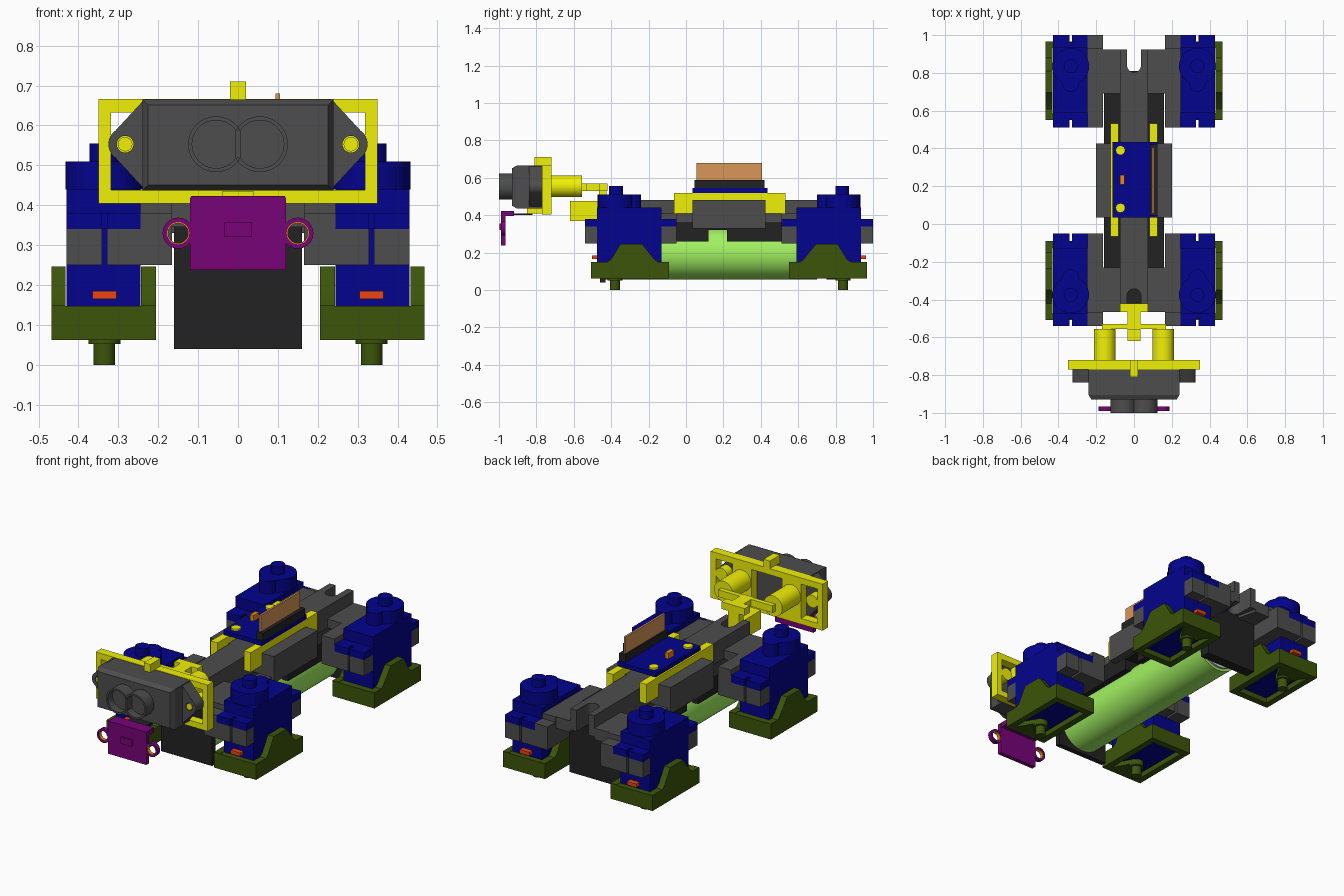
import bpy, bmesh, math
from mathutils import Matrix

if "Cube" in bpy.data.objects:
    bpy.data.objects.remove(bpy.data.objects["Cube"])

COL = dict(blue=(.001, .001, .27), yellow=(.88, .88, .002), grey=(.075, .075, .075), black=(.016, .016, .016),
           green=(.045, .09, .003), lime=(.36, .88, .12), purple=(.19, .001, .19), copper=(.7, .31, .1),
           orange=(.85, .06, .005), amber=(.85, .25, .005), white=(.75, .75, .75))
MATS = {}
for k, c in COL.items():
    MATS[k] = bpy.data.materials.new(k)
    MATS[k].diffuse_color = (*c, 1)
YC = .23   # y of the chassis centre (front and rear halves mirror about it)


class Part:
    def __init__(self, name, col):
        self.name, self.col, self.bm = name, col, bmesh.new()

    def box(self, x0, x1, y0, y1, z0, z1):
        m = Matrix.Translation(((x0 + x1) / 2, (y0 + y1) / 2, (z0 + z1) / 2))
        bmesh.ops.create_cube(self.bm, size=1, matrix=m @ Matrix.Diagonal((x1 - x0, y1 - y0, z1 - z0, 1)))
        return self

    def prism(self, pts, axis, a, b):
        """Extrude a 2D outline along an axis from a to b."""
        place = {'x': lambda p, t: (t, p[0], p[1]), 'y': lambda p, t: (p[0], t, p[1]),
                 'z': lambda p, t: (p[0], p[1], t)}[axis]
        lo = [self.bm.verts.new(place(p, a)) for p in pts]
        hi = [self.bm.verts.new(place(p, b)) for p in pts]
        n = len(pts)
        self.bm.faces.new(lo)
        self.bm.faces.new(hi[::-1])
        for i in range(n):
            self.bm.faces.new((lo[i], hi[i], hi[(i + 1) % n], lo[(i + 1) % n]))
        return self

    def cyl(self, u, v, r, axis, a, b, n=32):
        return self.prism(arc(u, v, r, 0, 360, n)[:-1], axis, a, b)

    def tube(self, x, z, r, ri, y0, y1, n=32):
        rings = [[self.bm.verts.new((p[0], y, p[1])) for p in arc(x, z, q, 0, 360, n)[:-1]]
                 for q, y in ((r, y0), (r, y1), (ri, y1), (ri, y0))]
        for k in range(4):
            A, B = rings[k], rings[(k + 1) % 4]
            for i in range(n):
                self.bm.faces.new((A[i], A[(i + 1) % n], B[(i + 1) % n], B[i]))
        return self

    def mirror(self, x=False, y=False):
        for on, s, piv in ((x, (-1, 1, 1), 0), (y, (1, -1, 1), YC)):
            if on:
                d = bmesh.ops.duplicate(self.bm, geom=self.bm.verts[:] + self.bm.edges[:] + self.bm.faces[:])
                vs = [g for g in d['geom'] if isinstance(g, bmesh.types.BMVert)]
                bmesh.ops.scale(self.bm, vec=s, verts=vs, space=Matrix.Translation((0, -piv, 0)))
        return self

    def done(self):
        bmesh.ops.recalc_face_normals(self.bm, faces=self.bm.faces[:])
        me = bpy.data.meshes.new(self.name)
        self.bm.to_mesh(me)
        self.bm.free()
        me.materials.append(MATS[self.col])
        ob = bpy.data.objects.new(self.name, me)
        bpy.context.collection.objects.link(ob)
        return ob


def arc(u, v, r, d0, d1, n):
    return [(u + r * math.cos(math.radians(d0 + (d1 - d0) * i / n)),
             v + r * math.sin(math.radians(d0 + (d1 - d0) * i / n))) for i in range(n + 1)]


# --- Four wheel servos: case, gear housing, output shaft, slotted screw ears
s = Part("servo", "blue")
s.box(.245, .43, -.475, -.13, .09, .44)
s.cyl(.335, -.375, .097, 'z', .44, .51).cyl(.335, -.285, .045, 'z', .44, .51)
s.cyl(.335, -.375, .037, 'z', .51, .555)
for e, d in ((-.54, 1), (-.05, -1)):
    s.prism([(.245, e), (.329, e), (.329, e + d * .02), (.323, e + d * .03), (.329, e + d * .04), (.341, e + d * .04),
             (.347, e + d * .03), (.341, e + d * .02), (.341, e), (.43, e), (.43, e + d * .08), (.245, e + d * .08)],
            'z', .34, .38)
s.mirror(True, True).done()
Part("servo_wire", "orange").box(.305, .365, -.503, -.46, .165, .185).mirror(True, True).done()

# --- Feet: open trays with humped side walls, a triangular web and a peg
f = Part("foot", "green")
wall = [(-.507, .062), (-.09, .062), (-.09, .15), (-.15, .15), (-.17, .165), (-.235, .247),
        (-.35, .247), (-.40, .165), (-.42, .15), (-.507, .15)]
f.prism(wall, 'x', .205, .243).prism(wall, 'x', .432, .468)
f.box(.24, .435, -.507, -.472, .062, .148).box(.24, .435, -.128, -.09, .062, .148)
f.prism([(.24, -.48), (.435, -.48), (.365, -.36), (.305, -.36)], 'z', .062, .088)
f.cyl(.335, -.38, .04, 'z', .052, .085).cyl(.335, -.38, .027, 'z', 0, .06)
f.mirror(True, True).done()

# --- Servo brackets (screw hole notches under the ears) and chassis plates
b = Part("servo_bracket", "grey")
b.box(.165, .245, -.54, -.47, .25, .38).box(.165, .245, -.47, -.05, .25, .41)
b.box(.245, .329, -.54, -.475, .25, .34).box(.341, .43, -.54, -.475, .25, .34)
b.box(.245, .329, -.13, -.05, .25, .34).box(.341, .43, -.13, -.05, .25, .34)
b.prism([(.05, -.36), (.075, -.465), (.165, -.465), (.165, -.23), (.05, -.23)], 'z', .345, .41)
b.mirror(True, True).done()

# --- Spine with a round-bottomed slot at each end
end = [(.075, -.465), (.037, -.465)] + arc(0, -.38, .037, 0, 180, 12) + [(-.037, -.465), (-.075, -.465)]
outline = end + [(x, 2 * YC - y) for x, y in end[::-1]]
Part("spine", "grey").prism(outline, 'z', .36, .48).done()
Part("centre_box", "grey").box(-.2, .2, .035, .425, .33, .48).done()

# --- Battery and its holder
Part("battery", "lime").cyl(0, .195, .14, 'y', -.43, .70, 48).done()
Part("battery_cap", "white").cyl(0, .195, .125, 'y', .70, .712, 48).done()
h = Part("battery_holder", "black")
h.box(-.16, .16, -.46, -.43, .04, .36).box(-.16, .16, -.43, .12, .26, .36)
h.box(-.16, .16, .12, .22, .32, .36).box(-.16, .16, .22, .75, .26, .36)
h.box(-.16, .16, .75, .81, .055, .36)
h.done()

# --- Saddle rails that carry the circuit board
rail = [(-.065, .41), (.035, .41), (.035, .48), (.425, .48), (.425, .41), (.533, .41), (.533, .52), (-.065, .52)]
Part("board_rail", "yellow").prism(rail, 'x', .083, .125).mirror(True).done()
Part("circuit_board", "blue").box(-.115, .125, .035, .435, .52, .545).done()
Part("board_header", "black").box(.085, .125, .045, .42, .545, .587).done()
Part("upright_board", "copper").box(.094, .105, .055, .405, .585, .68).done()
Part("board_screw", "yellow").cyl(-.072, .39, .025, 'z', .545, .555).cyl(-.072, .085, .025, 'z', .545, .555).done()
Part("board_connector", "amber").box(-.073, -.05, .21, .26, .545, .578).done()

# --- Head mount: neck, cross bar, standoffs and window frame
n = Part("head_neck", "yellow")
n.box(-.073, .073, -.465, -.42, .53, .57).box(-.035, .035, -.62, -.46, .37, .475)
n.box(-.035, .035, -.465, -.425, .37, .55)
n.box(-.035, .035, -.56, -.44, .53, .57).box(-.17, .17, -.556, -.53, .53, .57)
n.done()
Part("head_standoff", "yellow").cyl(.155, .555, .058, 'y', -.725, -.555).mirror(True).done()
w = Part("head_frame", "yellow")
w.box(-.35, .35, -.77, -.72, .405, .438).box(-.35, .35, -.77, -.72, .632, .667)
w.box(.318, .35, -.77, -.72, .438, .632).box(.095, .215, -.77, -.72, .438, .632)
w.cyl(.283, .553, .036, 'y', -.77, -.72, 24).box(.28, .33, -.77, -.72, .535, .571)
w.box(0, .02, -.81, -.72, .66, .71).box(0, .04, -.85, -.76, .41, .435)
w.mirror(True).done()

# --- Distance sensor: body with tapered front, pointed ears, paired lens barrels
o = Part("sensor_body", "grey").box(-.24, .24, -.905, -.77, .437, .665).box(-.24, .24, -.93, -.905, .437, .665)
for v in o.bm.verts:
    if v.co.y < -.92:
        v.co.x *= .94
        v.co.z = .551 + (v.co.z - .551) * .88
o.done()
e = Part("sensor_ear", "grey")   # upper and lower halves meet around the screw hole
for k in (1, -1):
    half = [(.23, 0), (.23, .113), (.24, .107)] + arc(.283, 0, .042, 55, 0, 6) + arc(.283, 0, .021, 0, 180, 12)
    e.prism([(x, .553 + k * z) for x, z in half], 'y', -.84, -.77)
e.mirror(True).done()
Part("sensor_screw", "yellow").cyl(.283, .553, .018, 'y', -.84, -.75, 24).mirror(True).done()
# figure-eight barrel: outer and inner outlines meet at the waist
l = Part("lens_barrel", "grey")
R, r, cx, cz = .07, .06, .055, .553
a1, a2 = math.degrees(math.acos(-cx / R)), math.degrees(math.acos(-(cx - .004) / r))
shell = arc(cx, cz, R, -a1, a1, 36) + arc(cx, cz, r, a2, -a2, 36)
l.prism(shell, 'y', -1, -.92).box(0, .006, -1, -.92, cz - .035, cz + .035)
l.cyl(cx, cz, r + .003, 'y', -.955, -.92)
l.mirror(True).done()

# --- Small sensor plate hanging below the head
p = Part("lower_plate", "purple")
p.box(-.12, .12, -.99, -.965, .238, .42).box(-.118, .118, -.99, -.92, .395, .423)
p.box(-.035, .035, -.997, -.985, .32, .357)
p.done()
Part("plate_ring", "purple").tube(.15, .33, .039, .028, -.99, -.965).mirror(True).done()
Part("ring_lining", "amber").tube(.15, .33, .0285, .025, -.987, -.968).mirror(True).done()
Part("plate_link", "black").box(-.06, .06, -.93, -.82, .402, .41).done()

# --- Smooth the round parts, keep hard edges
bpy.ops.object.select_all(action='SELECT')
bpy.context.view_layer.objects.active = bpy.context.selected_objects[0]
bpy.ops.object.shade_smooth_by_angle(angle=math.radians(25))

for m in bpy.data.materials:
    if m.users and not m.is_grease_pencil:
        m.use_nodes = True
        m.node_tree.nodes["Principled BSDF"].inputs["Base Color"].default_value = m.diffuse_color
